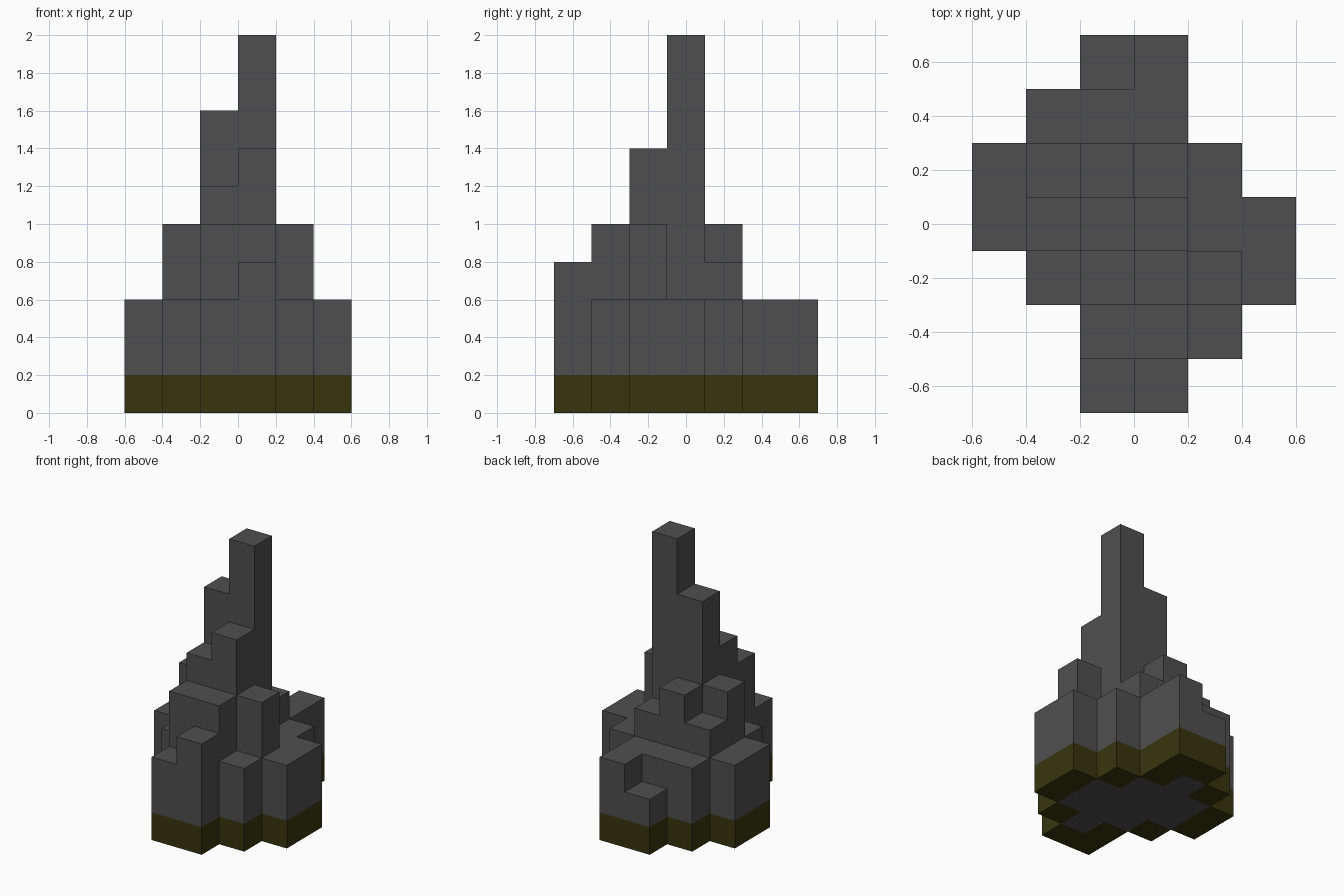
import bpy
import bmesh
from mathutils import Vector

cube = bpy.data.objects.get("Cube")
if cube:
    bpy.data.objects.remove(cube, do_unlink=True)

SIZE = 0.2  # edge length of one block

# Column heights in blocks: rows run back to front, columns run from -x to +x
HEIGHTS = [
    [0, 0, 2, 3, 0, 0],
    [0, 3, 3, 3, 0, 0],
    [3, 4, 5, 4, 3, 0],
    [3, 5, 8, 10, 3, 3],
    [0, 3, 6, 7, 5, 3],
    [0, 0, 5, 5, 3, 0],
    [0, 0, 3, 4, 0, 0],
]
ROWS, COLS = len(HEIGHTS), len(HEIGHTS[0])
SIDES = [Vector(d) for d in ((1, 0, 0), (-1, 0, 0), (0, 1, 0),
                             (0, -1, 0), (0, 0, 1), (0, 0, -1))]


def make_material(name, color):
    mat = bpy.data.materials.new(name)
    mat.use_nodes = True
    mat.diffuse_color = (*color, 1)
    bsdf = mat.node_tree.nodes["Principled BSDF"]
    bsdf.inputs["Base Color"].default_value = (*color, 1)
    bsdf.inputs["Roughness"].default_value = 0.9
    return mat


def make_blocks(name, blocks, solid, mat):
    """Skin a set of grid blocks, leaving out faces hidden inside the solid."""
    bm = bmesh.new()
    for block in blocks:
        centre = Vector((block[0] - (COLS - 1) / 2,
                         block[1] - (ROWS - 1) / 2,
                         block[2] + 0.5))
        for n in SIDES:
            if tuple(int(b + d) for b, d in zip(block, n)) in solid:
                continue
            u = Vector((n.y, n.z, n.x))
            v = n.cross(u)
            corners = [centre + (n + u * a + v * b) / 2
                       for a, b in ((-1, -1), (1, -1), (1, 1), (-1, 1))]
            bm.faces.new([bm.verts.new(c * SIZE) for c in corners])
    bmesh.ops.remove_doubles(bm, verts=bm.verts, dist=0.001)
    mesh = bpy.data.meshes.new(name)
    bm.to_mesh(mesh)
    bm.free()
    mesh.materials.append(mat)
    obj = bpy.data.objects.new(name, mesh)
    bpy.context.collection.objects.link(obj)


# All filled blocks as (column, row from the front, level)
solid = {(x, ROWS - 1 - r, z)
         for r, row in enumerate(HEIGHTS)
         for x, height in enumerate(row)
         for z in range(height)}

# The olive skirt is the outer ring of the lowest level
skirt = {(x, y, z) for x, y, z in solid if z == 0 and any(
    (x + dx, y + dy, 0) not in solid
    for dx, dy in ((1, 0), (-1, 0), (0, 1), (0, -1)))}

stone = make_material("dark grey stone", (0.078, 0.078, 0.078))
olive = make_material("dark olive", (0.038, 0.036, 0.004))

make_blocks("rock_spire", sorted(solid - skirt), solid, stone)
make_blocks("base_skirt", sorted(skirt), solid, olive)
